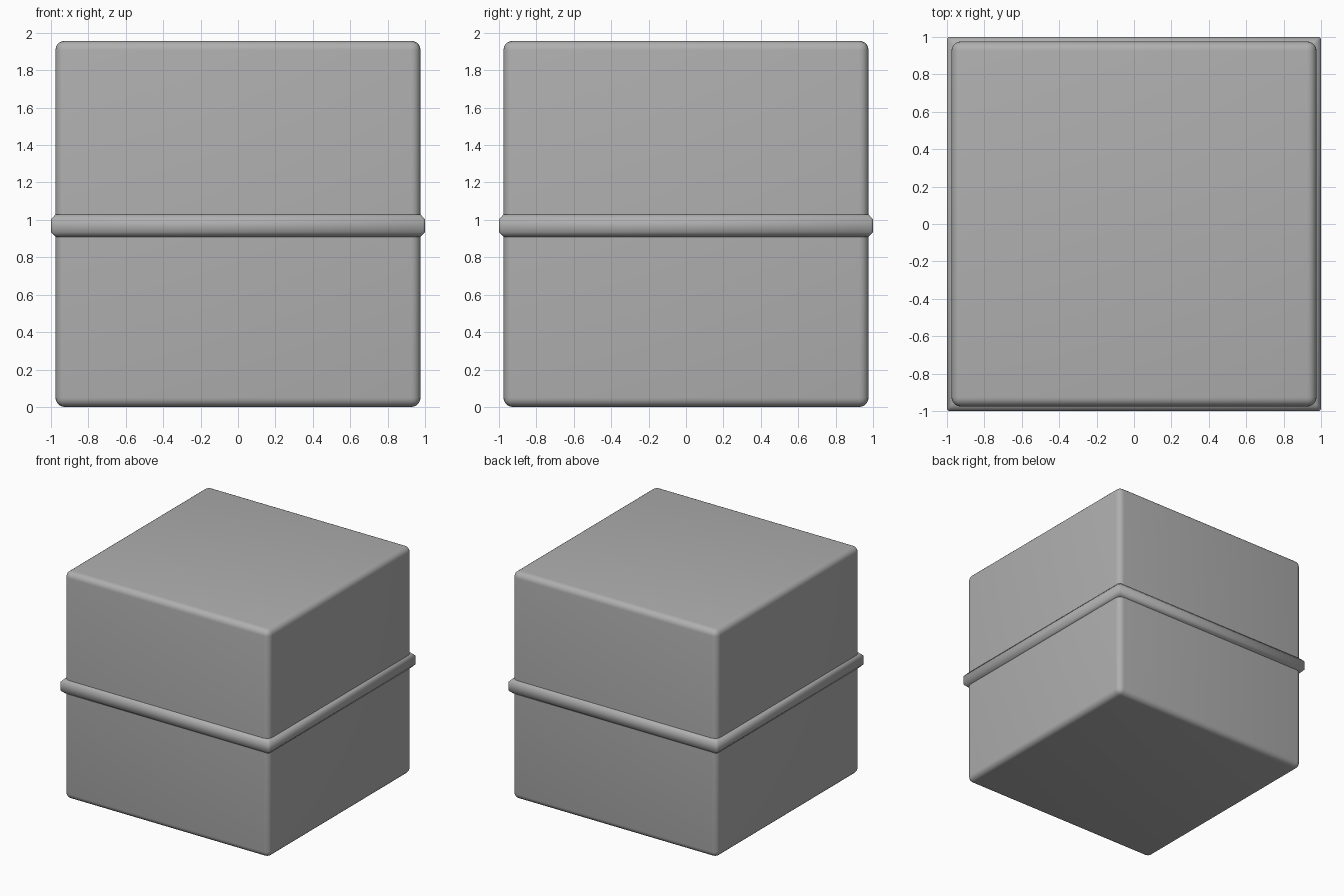
import bpy, bmesh

if "Cube" in bpy.data.objects:
    bpy.data.objects.remove(bpy.data.objects["Cube"])

grey = bpy.data.materials.new("dark_grey")
grey.diffuse_color = (0.43, 0.43, 0.43, 1)
grey.use_nodes = True
grey.node_tree.nodes["Principled BSDF"].inputs["Base Color"].default_value = grey.diffuse_color


def add_object(name, bm):
    bmesh.ops.recalc_face_normals(bm, faces=bm.faces)
    mesh = bpy.data.meshes.new(name)
    bm.to_mesh(mesh)
    bm.free()
    mesh.materials.append(grey)
    obj = bpy.data.objects.new(name, mesh)
    bpy.context.collection.objects.link(obj)
    return obj


def smooth(obj, angle):
    bpy.ops.object.select_all(action='DESELECT')
    obj.select_set(True)
    bpy.context.view_layer.objects.active = obj
    bpy.ops.object.shade_smooth_by_angle(angle=angle)


# Rounded box body
bm = bmesh.new()
bmesh.ops.create_cube(bm, size=1)
bmesh.ops.scale(bm, vec=(1.952, 1.952, 1.957), verts=bm.verts)
bmesh.ops.translate(bm, vec=(0, 0, 1.957 / 2), verts=bm.verts)
bmesh.ops.bevel(bm, geom=bm.edges[:], offset=0.05, segments=5,
                profile=0.5, affect='EDGES')
smooth(add_object("box_body", bm), 0.7)

# Chamfered band around the middle: (distance out, height), swept round a square
profile = [(0.92, 0.908), (0.975, 0.908), (1.0, 0.935),
           (1.0, 1.003), (0.975, 1.03), (0.92, 1.03)]
chamfer = 0.01
bm = bmesh.new()
rings = []
for sx, sy in ((1, 1), (-1, 1), (-1, -1), (1, -1)):
    ends = [(0, chamfer), (chamfer, 0)]
    if sx * sy < 0:
        ends.reverse()
    for cx, cy in ends:
        rings.append([bm.verts.new((sx * (r - cx), sy * (r - cy), z))
                      for r, z in profile])
for i, ring in enumerate(rings):
    following = rings[(i + 1) % len(rings)]
    for j in range(len(profile)):
        k = (j + 1) % len(profile)
        bm.faces.new((ring[j], ring[k], following[k], following[j]))
smooth(add_object("middle_band", bm), 0.9)
